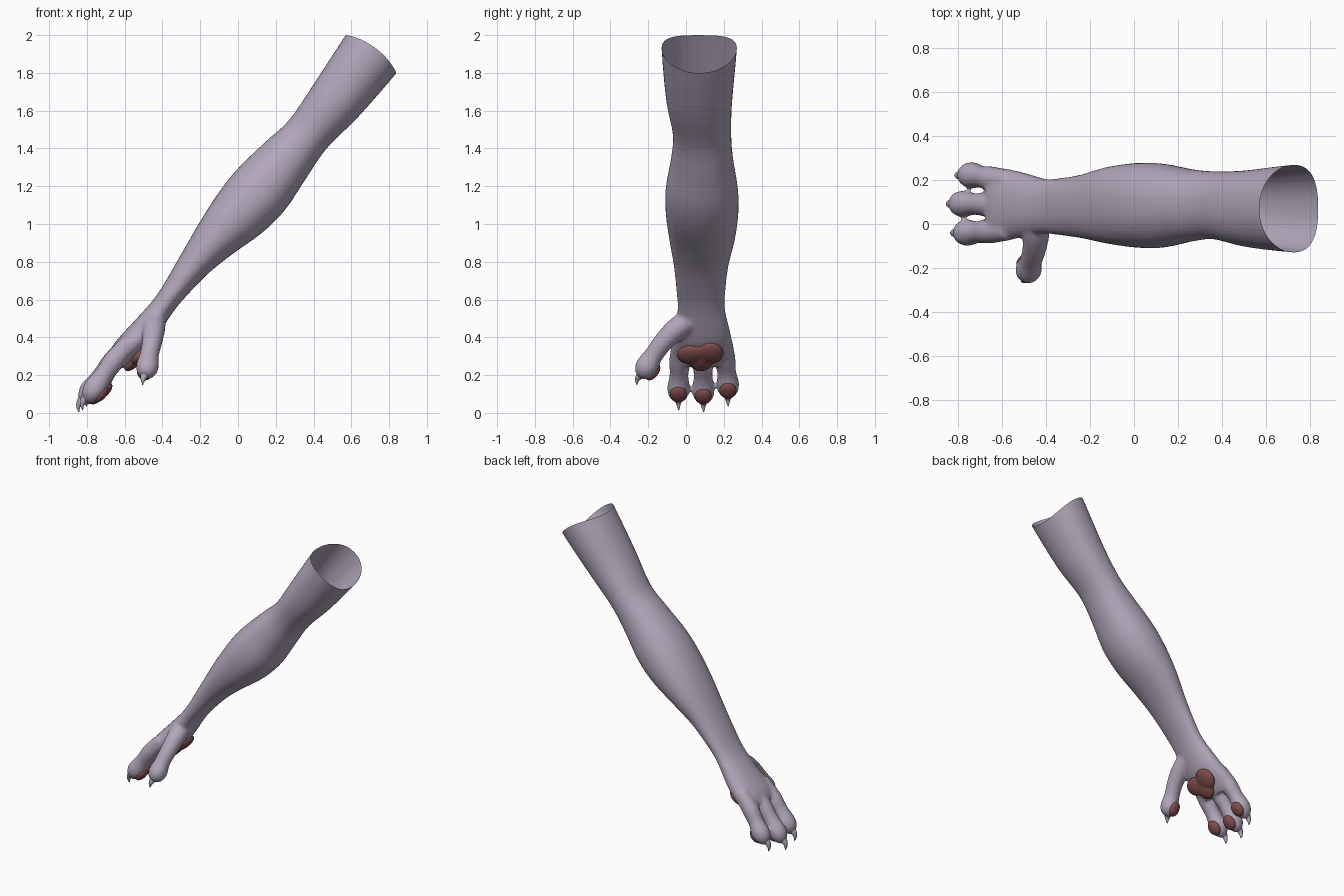
import bpy, bmesh, math
from mathutils import Vector, Matrix

if "Cube" in bpy.data.objects:
    bpy.data.objects.remove(bpy.data.objects["Cube"])


def material(name, rgb):
    m = bpy.data.materials.new(name)
    m.diffuse_color = (*rgb, 1)
    m.use_nodes = True
    m.node_tree.nodes["Principled BSDF"].inputs["Base Color"].default_value = m.diffuse_color
    return m


SKIN = material("lilac skin", (0.45, 0.39, 0.50))
PAD = material("dusky red pad", (0.22, 0.075, 0.075))
REF = Vector((0.75, 0, -0.66))          # outward direction of the palm


def loft(bm, sections, sides=20, power=1.0):
    """Closed tube through (centre, half axis a, half axis b) sections."""
    rings = []
    for c, a, b in sections:
        ring = []
        for i in range(sides):
            t = 2 * math.pi * i / sides
            ct, st = math.cos(t), math.sin(t)
            ct = math.copysign(abs(ct) ** power, ct)
            st = math.copysign(abs(st) ** power, st)
            ring.append(bm.verts.new(c + a * ct + b * st))
        rings.append(ring)
    faces = [bm.faces.new(rings[0]), bm.faces.new(rings[-1][::-1])]
    for r, s in zip(rings, rings[1:]):
        for i in range(sides):
            j = (i + 1) % sides
            faces.append(bm.faces.new((r[j], r[i], s[i], s[j])))
    bmesh.ops.recalc_face_normals(bm, faces=faces)


def smooth_path(pts, steps=4):
    """Catmull-Rom interpolation of equal-length tuples."""
    p = [Vector(q) for q in pts]
    p = [p[0] * 2 - p[1]] + p + [p[-1] * 2 - p[-2]]
    out = []
    for i in range(1, len(p) - 2):
        a, b, c, d = p[i - 1:i + 3]
        for k in range(steps):
            t = k / steps
            out.append(0.5 * (2 * b + (c - a) * t + (2 * a - 5 * b + 4 * c - d) * t * t
                              + (3 * b - a - 3 * c + d) * t ** 3))
    return out + [p[-2]]


def tube(bm, pts, sides=16, steps=4):
    """Round tube through (x, y, z, radius) points."""
    q = smooth_path(pts, steps)
    secs = []
    for i, v in enumerate(q):
        d = (q[min(i + 1, len(q) - 1)] - q[max(i - 1, 0)]).to_3d().normalized()
        a = d.cross(REF).normalized()
        r = max(v[3], 0.002)
        secs.append((v.to_3d(), a * r, d.cross(a) * r))
    loft(bm, secs, sides)


def ellipsoid(bm, centre, normal, along, size):
    n = Vector(normal).normalized()
    t = Vector(along)
    t = (t - n * t.dot(n)).normalized()
    s = n.cross(t)
    m = Matrix((s * size[0], t * size[1], n * size[2])).transposed().to_4x4()
    m.translation = Vector(centre)
    bmesh.ops.create_uvsphere(bm, u_segments=24, v_segments=14, radius=1, matrix=m)


def finish(bm, name, mat, voxel=0, smooth=0):
    me = bpy.data.meshes.new(name)
    bm.to_mesh(me)
    bm.free()
    ob = bpy.data.objects.new(name, me)
    bpy.context.collection.objects.link(ob)
    if voxel:
        r = ob.modifiers.new("fuse", 'REMESH')
        r.mode, r.voxel_size = 'VOXEL', voxel
        s = ob.modifiers.new("soften", 'SMOOTH')
        s.factor, s.iterations = 0.5, smooth
        dg = bpy.context.evaluated_depsgraph_get()
        new = bpy.data.meshes.new_from_object(ob.evaluated_get(dg))
        ob.modifiers.clear()
        ob.data = new
    ob.data.materials.clear()
    ob.data.materials.append(mat)
    for p in ob.data.polygons:
        p.material_index = 0
        p.use_smooth = True
    return ob


# Arm and palm: back edge (x, z), inner edge (x, z), y range
stations = [
    (0.68, 2.15, 0.95, 1.95, -0.14, 0.28),
    (0.57, 2.00, 0.84, 1.80, -0.13, 0.27),
    (0.40, 1.74, 0.64, 1.57, -0.105, 0.245),
    (0.27, 1.55, 0.47, 1.40, -0.07, 0.24),
    (0.15, 1.44, 0.36, 1.24, -0.08, 0.25),
    (0.00, 1.295, 0.25, 1.075, -0.108, 0.275),
    (-0.10, 1.17, 0.13, 0.955, -0.108, 0.278),
    (-0.20, 1.015, -0.03, 0.84, -0.09, 0.26),
    (-0.31, 0.825, -0.16, 0.735, -0.065, 0.225),
    (-0.40, 0.67, -0.29, 0.60, -0.05, 0.208),
    (-0.46, 0.585, -0.36, 0.51, -0.045, 0.207),
    (-0.56, 0.475, -0.455, 0.37, -0.06, 0.235),
    (-0.65, 0.375, -0.555, 0.28, -0.08, 0.255),
    (-0.685, 0.31, -0.61, 0.235, -0.075, 0.25),
]
bm = bmesh.new()
secs = []
for ux, uz, lx, lz, y0, y1 in smooth_path(stations):
    secs.append((Vector(((ux + lx) / 2, (y0 + y1) / 2, (uz + lz) / 2)),
                 Vector((ux - lx, 0, uz - lz)) / 2, Vector((0, (y1 - y0) / 2, 0))))
loft(bm, secs, 28, 0.92)

# Fingers: knuckle y, tip y, reach in x, lift in z
fingers = [(-0.03, -0.04, 0.0, 0.01), (0.088, 0.092, -0.02, 0.0), (0.20, 0.222, 0.02, 0.03)]
profile = [(-0.57, 0.38, 0.045, 0), (-0.655, 0.275, 0.056, 0.3), (-0.71, 0.195, 0.05, 0.7),
           (-0.757, 0.122, 0.060, 1), (-0.785, 0.08, 0.049, 1), (-0.805, 0.05, 0.018, 1)]
for ya, yb, dx, dz in fingers:
    tube(bm, [(x + dx * k, ya + (yb - ya) * k, z + dz * k, r) for x, z, r, k in profile])

# Thumb
tube(bm, [(-0.44, 0.03, 0.50, 0.06), (-0.445, -0.05, 0.445, 0.06), (-0.455, -0.12, 0.375, 0.054),
          (-0.47, -0.172, 0.305, 0.051), (-0.48, -0.208, 0.245, 0.061),
          (-0.49, -0.23, 0.205, 0.045), (-0.495, -0.24, 0.185, 0.015)])
arm = finish(bm, "arm_and_hand", SKIN, 0.0095, 9)

# Open the upper end, with slightly raised sides on the rim
axis = Vector((0.60, 0, 0.80)).normalized()
rim = Vector((0.57, 0.07, 2.0))
bm = bmesh.new()
bm.from_mesh(arm.data)
bmesh.ops.bisect_plane(bm, geom=bm.verts[:] + bm.edges[:] + bm.faces[:],
                       plane_co=rim, plane_no=axis, clear_outer=True)
for v in bm.verts:
    w = max(0, 1 + (v.co - rim).dot(axis) / 0.3) ** 2
    v.co += axis * (0.04 * w * ((v.co.y - 0.07) / 0.2) ** 2)
bm.to_mesh(arm.data)
bm.free()

# Claws
bm = bmesh.new()
for ya, yb, dx, dz in fingers:
    tube(bm, [(-0.785 + dx, yb, 0.095 + dz, 0.026), (-0.812 + dx, yb, 0.065 + dz, 0.021),
              (-0.825 + dx, yb, 0.035 + dz, 0.012), (-0.822 + dx, yb + 0.002, 0.004 + dz, 0.002)], 10)
tube(bm, [(-0.488, -0.225, 0.22, 0.026), (-0.497, -0.247, 0.195, 0.020),
          (-0.503, -0.258, 0.175, 0.012), (-0.505, -0.261, 0.148, 0.002)], 10)
finish(bm, "claws", SKIN)

# Palm pad: two upper lobes and a lower point
bm = bmesh.new()
up = (0.70, 0, 0.72)
n = (0.72, 0, -0.70)
for x, y, z, a, b in [(-0.515, 0.025, 0.308, 0.075, 0.065), (-0.507, 0.128, 0.315, 0.072, 0.075),
                      (-0.55, 0.078, 0.275, 0.065, 0.07)]:
    ellipsoid(bm, (x, y, z), n, up, (a, b, 0.032))
finish(bm, "palm_pad", PAD, 0.007, 5)

# Finger and thumb pads
bm = bmesh.new()
for ya, yb, dx, dz in fingers:
    ellipsoid(bm, (-0.725 + dx, yb, 0.088 + dz), REF, (0.62, 0, 0.75), (0.045, 0.052, 0.027))
ellipsoid(bm, (-0.495, -0.175, 0.217), (-0.35, 0.75, -0.55), (0.1, 0.6, 0.78), (0.042, 0.052, 0.027))
finish(bm, "digit_pads", PAD)
